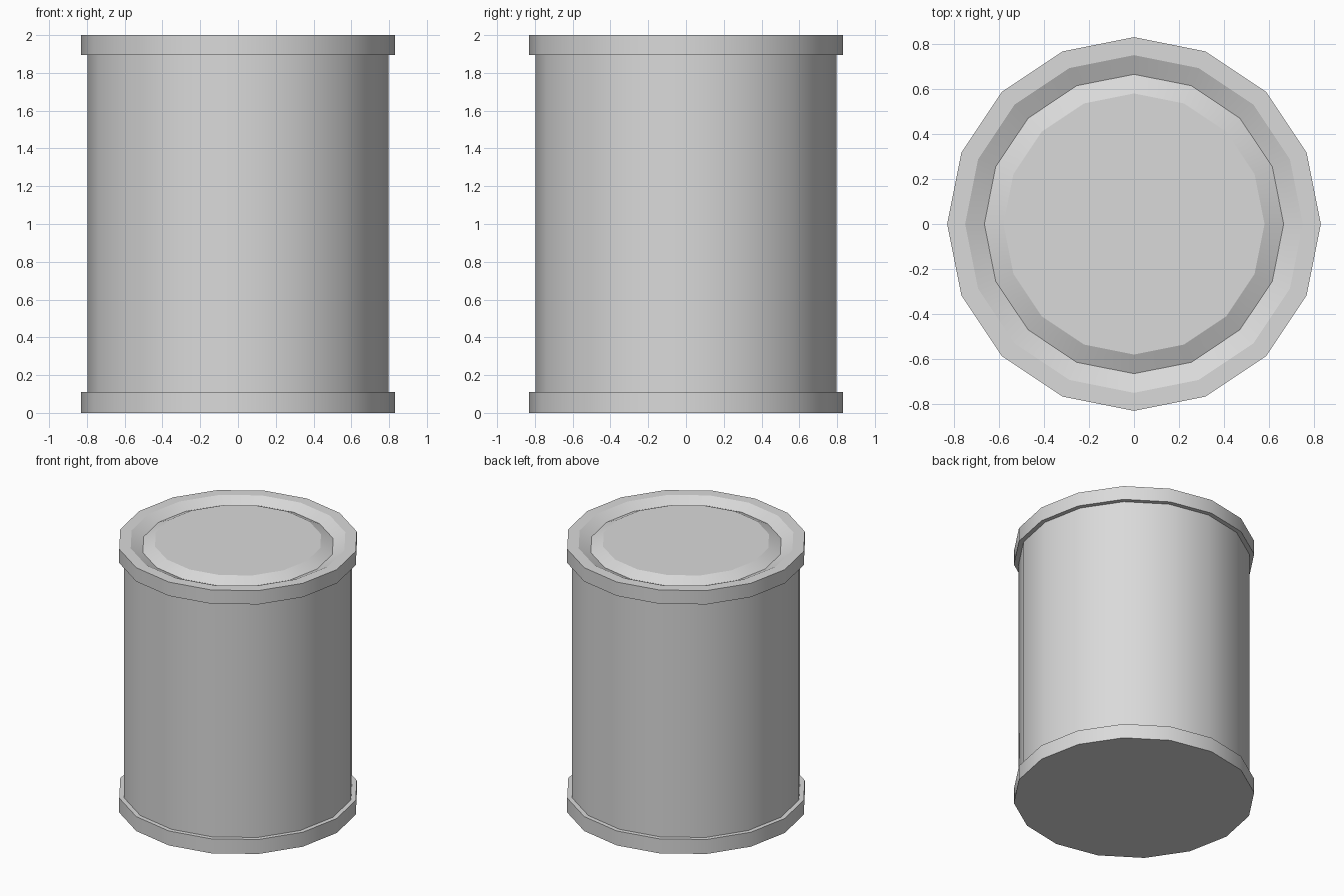
import bpy, bmesh, math

SIDES = 16

cube = bpy.data.objects.get("Cube")
if cube:
    bpy.data.objects.remove(cube, do_unlink=True)

grey = bpy.data.materials.new("plain grey metal")
grey.use_nodes = True
colour = (0.7, 0.7, 0.7, 1)
grey.diffuse_color = colour
grey.node_tree.nodes["Principled BSDF"].inputs["Base Color"].default_value = colour


def turned(name, profile, cap_start=False, cap_end=False):
    """Revolve (radius, height) points, listed from bottom to top, about z."""
    bm = bmesh.new()
    rings = []
    for r, z in profile:
        angles = [math.tau * i / SIDES for i in range(SIDES)]
        rings.append([bm.verts.new((r * math.cos(a), r * math.sin(a), z)) for a in angles])
    for low, high in zip(rings, rings[1:]):
        for i in range(SIDES):
            j = (i + 1) % SIDES
            bm.faces.new((low[i], low[j], high[j], high[i]))
    if cap_start:
        bm.faces.new(rings[0][::-1])
    if cap_end:
        bm.faces.new(rings[-1])
    mesh = bpy.data.meshes.new(name)
    bm.to_mesh(mesh)
    bm.free()
    mesh.materials.append(grey)
    ob = bpy.data.objects.new(name, mesh)
    bpy.context.collection.objects.link(ob)
    bpy.ops.object.select_all(action="DESELECT")
    ob.select_set(True)
    bpy.context.view_layer.objects.active = ob
    bpy.ops.object.shade_smooth_by_angle(angle=math.radians(24))
    return ob


# Base rim with a closed flat underside
turned("bottom_rim", [(0.83, 0), (0.83, 0.11), (0.797, 0.11)], cap_start=True)

# Straight wall
turned("can_body", [(0.797, 0.11), (0.797, 1.895)])

# Lid: overhanging rim, V-shaped groove, raised centre panel
turned("lid", [(0.797, 1.895), (0.83, 1.895), (0.83, 2), (0.75, 2),
               (0.665, 1.96), (0.58, 2)], cap_end=True)
